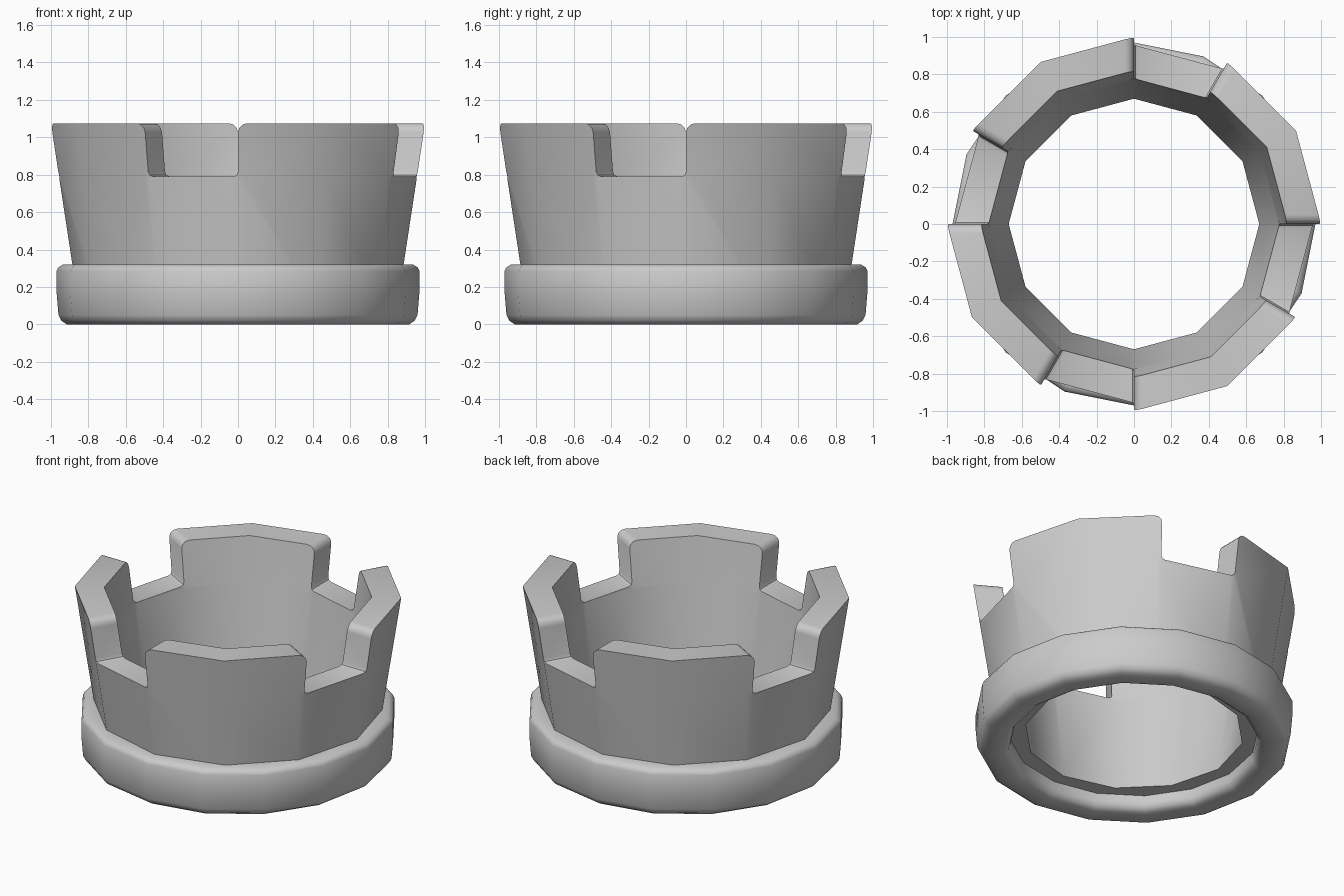
import bpy, bmesh, math

if "Cube" in bpy.data.objects:
    bpy.data.objects.remove(bpy.data.objects["Cube"])


def polar(r, deg, z):
    a = math.radians(deg)
    return (r * math.cos(a), r * math.sin(a), z)


def finish(bm, name, angle):
    bmesh.ops.recalc_face_normals(bm, faces=bm.faces)
    me = bpy.data.meshes.new(name)
    bm.to_mesh(me)
    bm.free()
    ob = bpy.data.objects.new(name, me)
    bpy.context.collection.objects.link(ob)
    bpy.ops.object.select_all(action='DESELECT')
    ob.select_set(True)
    bpy.context.view_layer.objects.active = ob
    bpy.ops.object.shade_smooth_by_angle(angle=math.radians(angle))
    return ob


# Flared twelve-sided wall with four two-segment battlements
N = 12
levels = [(0.10, 0.852, 0.67), (0.79, 0.957, 0.777), (1.075, 1.0, 0.82)]
bm = bmesh.new()
outer, inner = [], []
for z, ro, ri in levels:
    outer.append([bm.verts.new(polar(ro, 30 * i, z)) for i in range(N)])
    inner.append([bm.verts.new(polar(ri, 30 * i, z)) for i in range(N)])


def is_gap(i):
    return i % 3 == 2


convex, concave = [], []
for i in range(N):
    j = (i + 1) % N
    top = 1 if is_gap(i) else 2
    for k in range(top):
        for ring in (outer, inner):
            bm.faces.new((ring[k][i], ring[k][j], ring[k + 1][j], ring[k + 1][i]))
    for k in (0, top):
        bm.faces.new((outer[k][i], outer[k][j], inner[k][j], inner[k][i]))
    if is_gap(i):
        for c in (i, j):
            bm.faces.new((outer[1][c], outer[2][c], inner[2][c], inner[1][c]))
            convex.append((outer[2][c], inner[2][c]))
            concave.append((outer[1][c], inner[1][c]))
bmesh.ops.recalc_face_normals(bm, faces=bm.faces)

# Rounded corners on the battlements and notches
low = [bm.edges.get(p) for p in concave]
high = [bm.edges.get(p) for p in convex]
bmesh.ops.bevel(bm, geom=high, offset=0.05, segments=3, profile=0.5, affect='EDGES')
low = [e for e in low if e.is_valid]
bmesh.ops.bevel(bm, geom=low, offset=0.025, segments=2, profile=0.5, affect='EDGES')
finish(bm, "battlement_wall", 35)

# Sixteen-sided rounded base ring, lathed from a closed profile
profile = [(0.915, 0.0), (0.945, 0.02), (0.96, 0.05), (0.97, 0.17), (0.97, 0.285),
           (0.96, 0.305), (0.935, 0.32), (0.80, 0.32), (0.77, 0.305), (0.76, 0.28),
           (0.76, 0.05), (0.77, 0.02), (0.80, 0.0)]
S, P = 16, len(profile)
bm = bmesh.new()
rows = [[bm.verts.new(polar(r, 360 * s / S, z)) for r, z in profile] for s in range(S)]
for s in range(S):
    a, b = rows[s], rows[(s + 1) % S]
    for k in range(P):
        m = (k + 1) % P
        bm.faces.new((a[k], b[k], b[m], a[m]))
finish(bm, "base_ring", 50)
